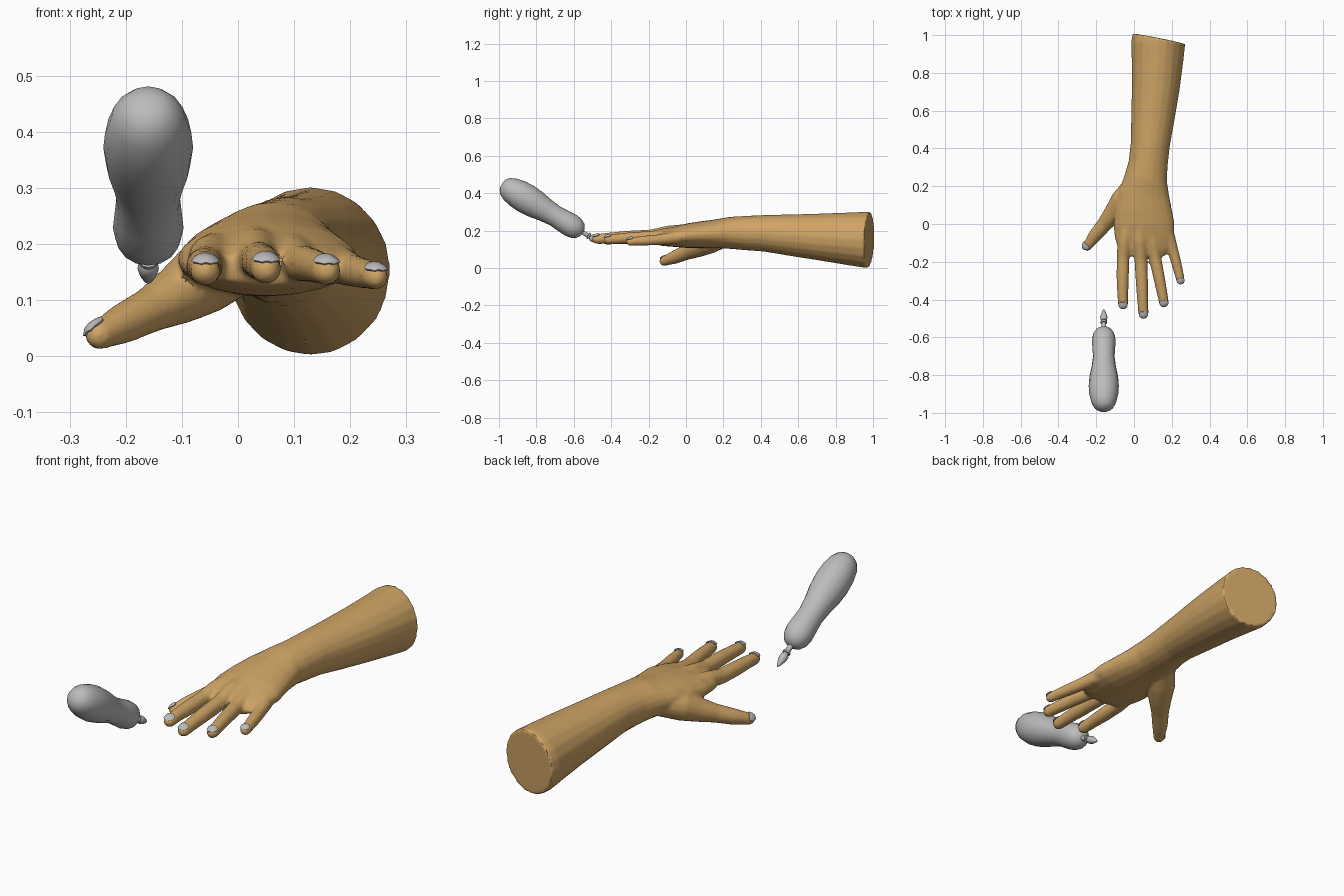
import bpy, bmesh, math
from mathutils import Vector


def material(name, rgb):
    m = bpy.data.materials.new(name)
    m.diffuse_color = (*rgb, 1)
    return m


SKIN = material("skin tan", (0.62, 0.37, 0.13))
GREY = material("light grey", (0.50, 0.50, 0.50))


def frame(t, up=Vector((0, 0, 1))):
    t = t.normalized()
    side = t.cross(up).normalized()
    return side, side.cross(t)


def tube(bm, stations, sides=16):
    """Loft ellipses (x, y, z, half width, half height) along a path and cap both ends."""
    pts = [Vector(s[:3]) for s in stations]
    rings = []
    for i, s in enumerate(stations):
        t = pts[min(i + 1, len(pts) - 1)] - pts[max(i - 1, 0)]
        side, up = frame(t)
        rings.append([bm.verts.new(pts[i] + side * s[3] * math.cos(a) + up * s[4] * math.sin(a))
                      for a in (2 * math.pi * k / sides for k in range(sides))])
    for a, b in zip(rings, rings[1:]):
        for k in range(sides):
            j = (k + 1) % sides
            bm.faces.new((a[k], a[j], b[j], b[k]))
    bm.faces.new(rings[0][::-1])
    bm.faces.new(rings[-1])


def digit(bm, stations):
    """Round tube whose last station is the tip, closed with a dome."""
    st = [(x, y, z, r, r) for x, y, z, r in stations]
    end, r = Vector(st[-1][:3]), st[-1][3]
    t = (end - Vector(st[-2][:3])).normalized()
    for a in (30, 55, 75, 86):
        a = math.radians(a)
        rr = r * math.cos(a)
        st.append((*(end + t * r * math.sin(a)), rr, rr))
    tube(bm, st, 14)


def finish(name, bm, mat):
    bmesh.ops.recalc_face_normals(bm, faces=bm.faces)
    me = bpy.data.meshes.new(name)
    bm.to_mesh(me)
    bm.free()
    me.materials.append(mat)
    ob = bpy.data.objects.new(name, me)
    bpy.context.collection.objects.link(ob)
    bpy.ops.object.select_all(action='DESELECT')
    ob.select_set(True)
    bpy.context.view_layer.objects.active = ob
    return ob


# Forearm, wrist and palm
bm = bmesh.new()
tube(bm, [
    (0.055, -0.17, 0.155, 0.11, 0.028),
    (0.055, -0.13, 0.160, 0.14, 0.042),
    (0.055, -0.07, 0.166, 0.158, 0.053),
    (0.053, 0.00, 0.172, 0.162, 0.065),
    (0.050, 0.08, 0.178, 0.150, 0.072),
    (0.052, 0.16, 0.183, 0.135, 0.077),
    (0.062, 0.24, 0.188, 0.114, 0.086),
    (0.075, 0.32, 0.187, 0.104, 0.092),
    (0.086, 0.42, 0.186, 0.104, 0.098),
    (0.100, 0.56, 0.176, 0.115, 0.111),
    (0.115, 0.72, 0.166, 0.127, 0.126),
    (0.125, 0.88, 0.156, 0.138, 0.142),
    (0.127, 0.95, 0.152, 0.143, 0.149),
    (0.133, 0.98, 0.151, 0.143, 0.150)], 20)

# Fingers and thumb, each from knuckle to tip
fingers = {
    "index": [(-0.025, 0.04, 0.195, 0.034), (-0.050, -0.09, 0.178, 0.038),
              (-0.058, -0.18, 0.163, 0.034), (-0.060, -0.28, 0.160, 0.033),
              (-0.060, -0.37, 0.157, 0.029), (-0.058, -0.425, 0.152, 0.027)],
    "middle": [(0.030, 0.04, 0.205, 0.034), (0.032, -0.09, 0.190, 0.038),
               (0.036, -0.19, 0.172, 0.034), (0.042, -0.31, 0.167, 0.033),
               (0.047, -0.42, 0.160, 0.029), (0.050, -0.475, 0.155, 0.027)],
    "ring": [(0.080, 0.04, 0.195, 0.034), (0.098, -0.09, 0.180, 0.037),
             (0.112, -0.18, 0.166, 0.033), (0.132, -0.28, 0.162, 0.031),
             (0.150, -0.37, 0.156, 0.028), (0.158, -0.415, 0.152, 0.026)],
    "little": [(0.150, 0.04, 0.178, 0.034), (0.182, -0.06, 0.162, 0.034),
               (0.206, -0.14, 0.152, 0.029), (0.225, -0.21, 0.147, 0.027),
               (0.240, -0.27, 0.143, 0.024), (0.246, -0.297, 0.141, 0.023)],
    "thumb": [(0.000, 0.20, 0.170, 0.060), (-0.060, 0.12, 0.140, 0.066),
              (-0.105, 0.06, 0.110, 0.054), (-0.155, 0.00, 0.083, 0.041),
              (-0.205, -0.06, 0.058, 0.036), (-0.247, -0.117, 0.037, 0.026)]}
for path in fingers.values():
    digit(bm, path)

# Fuse everything into one soft skin
hand = finish("hand_and_forearm", bm, SKIN)
mod = hand.modifiers.new("fuse", 'REMESH')
mod.mode = 'VOXEL'
mod.voxel_size = 0.0075
mod = hand.modifiers.new("soften", 'SMOOTH')
mod.factor = 0.5
mod.iterations = 5
bpy.ops.object.convert(target='MESH')
bpy.ops.object.shade_smooth_by_angle(angle=math.radians(40))

# Nails: thin curved plates lying on the tips
for name, path in fingers.items():
    a, b = Vector(path[-2][:3]), Vector(path[-1][:3])
    r = path[-1][3]
    t = (b - a).normalized()
    up = Vector((-0.5, 0.2, 0.8)) if name == "thumb" else Vector((0, 0, 1))
    side, up = frame(t, up)
    bm = bmesh.new()
    rows = []
    for s, w in ((-0.5, 0.6), (-0.35, 0.85), (0, 0.95), (0.35, 0.95), (0.65, 0.8), (0.85, 0.5)):
        rad = r * (math.sqrt(1 - s * s) if s > 0 else 1 - s * 0.07) + 0.0015
        row = []
        for k in range(7):
            ang = w * (k / 3 - 1)
            row.append(bm.verts.new(b + t * r * s + side * rad * math.sin(ang) + up * rad * math.cos(ang)))
        rows.append(row)
    for p, q in zip(rows, rows[1:]):
        for k in range(6):
            bm.faces.new((p[k], p[k + 1], q[k + 1], q[k]))
    nail = finish(name + "_nail", bm, GREY)
    mod = nail.modifiers.new("thickness", 'SOLIDIFY')
    mod.thickness = 0.004
    mod.offset = 0
    bpy.ops.object.convert(target='MESH')
    bpy.ops.object.shade_smooth_by_angle(angle=math.radians(40))

# Hand tool: bulbous handle, thin shank with collar, pointed tip
START, END = Vector((-0.16, -0.985, 0.448)), Vector((-0.16, -0.45, 0.130))
axis = (END - START).normalized()


def turned(name, profile, sides):
    bm = bmesh.new()
    tube(bm, [(*(START + axis * s), r, r) for s, r in profile], sides)
    finish(name, bm, GREY)
    bpy.ops.object.shade_smooth_by_angle(angle=math.radians(50))


turned("tool_handle", [(0, 0.012), (0.006, 0.032), (0.02, 0.050), (0.05, 0.066), (0.10, 0.077),
                       (0.15, 0.080), (0.21, 0.075), (0.27, 0.064), (0.33, 0.057), (0.38, 0.060),
                       (0.43, 0.063), (0.465, 0.057), (0.49, 0.042), (0.503, 0.022), (0.506, 0.008)], 16)
turned("tool_shank", [(0.50, 0.012), (0.535, 0.012), (0.537, 0.018), (0.545, 0.018),
                      (0.547, 0.012), (0.56, 0.012)], 12)
turned("tool_tip", [(0.552, 0.014), (0.558, 0.018), (0.572, 0.019), (0.59, 0.015),
                    (0.61, 0.008), (0.622, 0.001)], 12)
